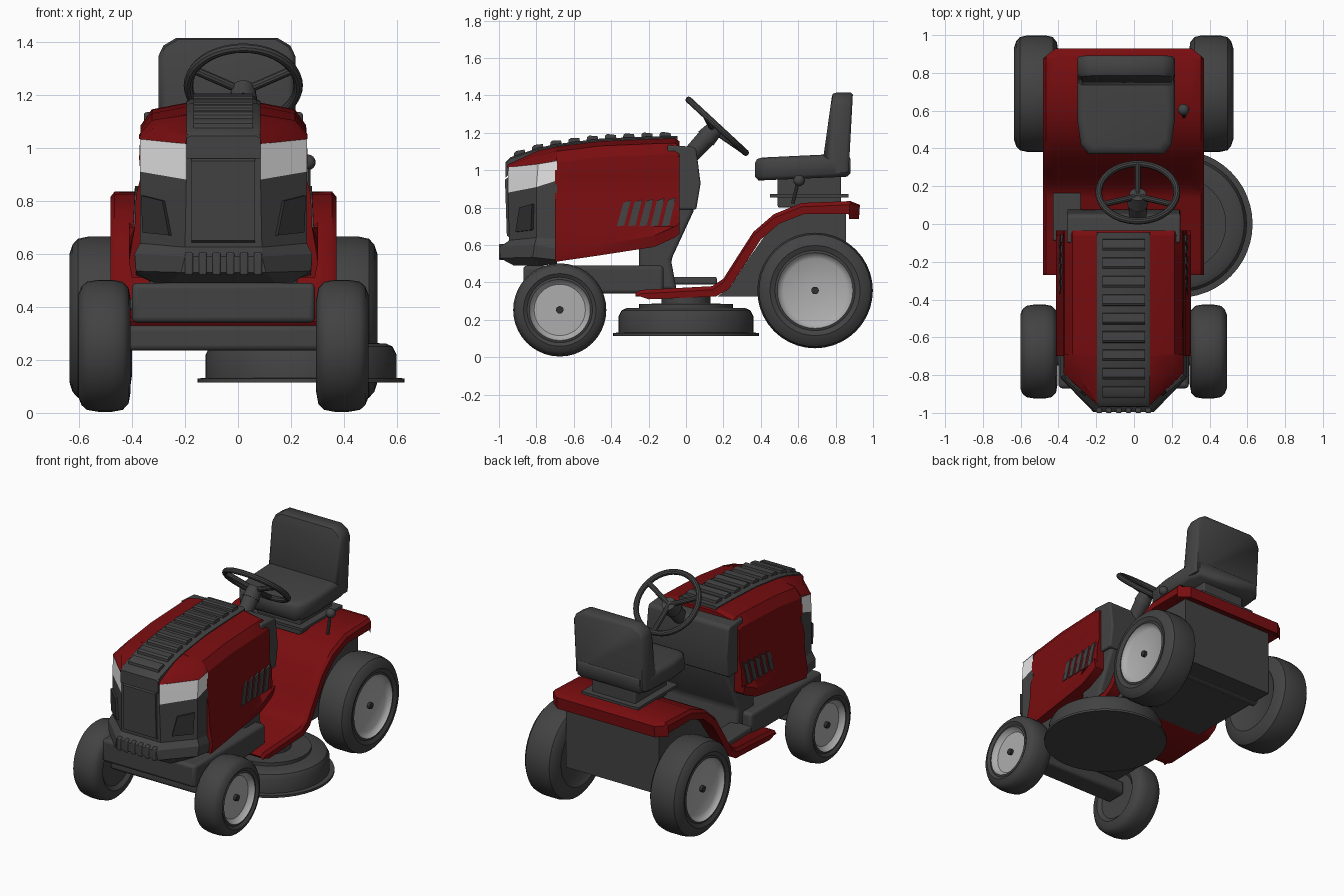
import bpy, bmesh, math
from mathutils import Vector, Matrix

if "Cube" in bpy.data.objects:
    bpy.data.objects.remove(bpy.data.objects["Cube"])

C = -0.055  # centre line of the tractor body


def material(name, rgb):
    m = bpy.data.materials.new(name)
    m.diffuse_color = (*rgb, 1)
    m.use_nodes = True
    m.node_tree.nodes["Principled BSDF"].inputs["Base Color"].default_value = m.diffuse_color
    return m


RED = material("red paint", (0.19, 0.004, 0.005))
DARK = material("dark plastic", (0.055, 0.055, 0.055))
BLACK = material("black", (0.03, 0.03, 0.03))
RIM = material("rim grey", (0.42, 0.42, 0.42))
LAMP = material("lamp white", (0.8, 0.8, 0.8))


def finish(bm, name, mats, bevel=0, segs=3, angle=35):
    bmesh.ops.remove_doubles(bm, verts=bm.verts, dist=1e-5)
    bmesh.ops.recalc_face_normals(bm, faces=bm.faces)
    me = bpy.data.meshes.new(name)
    bm.to_mesh(me)
    bm.free()
    ob = bpy.data.objects.new(name, me)
    bpy.context.collection.objects.link(ob)
    for m in mats:
        me.materials.append(m)
    if bevel:
        b = ob.modifiers.new("bevel", 'BEVEL')
        b.width, b.segments, b.limit_method = bevel, segs, 'ANGLE'
    bpy.ops.object.select_all(action='DESELECT')
    ob.select_set(True)
    bpy.context.view_layer.objects.active = ob
    bpy.ops.object.shade_smooth_by_angle(angle=math.radians(angle))
    return ob


def loft(name, rings, mats, bands=None, rule=None, **kw):
    """Skin closed rings and cap both ends; bands = slots for [cap, band..., cap]."""
    bm = bmesh.new()
    vs = [[bm.verts.new(p) for p in r] for r in rings]
    n = len(vs[0])
    bands = bands or [0] * (len(rings) + 1)
    bm.faces.new(vs[0]).material_index = bands[0]
    bm.faces.new(vs[-1]).material_index = bands[-1]
    for k in range(len(vs) - 1):
        for i in range(n):
            j = (i + 1) % n
            f = bm.faces.new((vs[k][i], vs[k][j], vs[k + 1][j], vs[k + 1][i]))
            f.material_index = bands[k + 1]
    if rule:
        for f in bm.faces:
            f.material_index = rule(f.calc_center_median())
    return finish(bm, name, mats, **kw)


def prism(name, yz, x0, x1, mat, **kw):
    return loft(name, [[(x, y, z) for y, z in yz] for x in (x0, x1)], [mat], **kw)


def box(name, x, y, z, mat, **kw):
    return prism(name, [(y[0], z[0]), (y[1], z[0]), (y[1], z[1]), (y[0], z[1])], *x, mat, **kw)


def lathe(name, prof, centre, axis, mats, n=40, **kw):
    q = Vector((0, 0, 1)).rotation_difference(Vector(axis))
    rings = [[Vector(centre) + q @ Vector((r * math.cos(t), r * math.sin(t), h))
              for t in (math.tau * i / n for i in range(n))] for r, h in prof]
    return loft(name, rings, mats, **kw)


def rod(name, a, b, r, mat, n=16, r2=None):
    d = Vector(b) - Vector(a)
    return lathe(name, [(r, 0), (r2 or r, d.length)], a, d.normalized(), [mat], n)


def mirrored(half):
    """Half ring of (w, y, z) completed across the centre line."""
    return [(C + w, y, z) for w, y, z in half] + [(C - w, y, z) for w, y, z in reversed(half)]


# wheels
def wheel(name, side, y, z, R, out, inn):
    a, b = R * 0.55, R * 0.655
    prof = [(.02, -.02), (.02, -.04), (a, -.04), (b - .008, -.025), (b, -.008), (b + .012, -.012),
            (R * .78, 0), (R * .9, -.012), (R * .97, -.032), (R, -.075),
            (R, inn - out + .07), (R * .97, inn - out + .03), (R * .88, inn - out + .008),
            (R * .7, inn - out), (R * .6, inn - out + .02)]
    lathe(name, prof, (C + side * out, y, z), (side, 0, 0), [DARK, RIM, BLACK],
          bands=[2, 2, 1, 1, 1] + [0] * 11)


for s, tag in ((-1, "left"), (1, "right")):
    wheel(tag + "_front_wheel", s, -0.675, 0.253, 0.249, 0.547, 0.35)
    wheel(tag + "_rear_wheel", s, 0.69, 0.357, 0.309, 0.581, 0.345)

# chassis, axles and rear body
box("chassis", (C - .345, C + .345), (-.87, -.12), (.34, .49), DARK, bevel=.02)
box("front_axle", (C - .37, C + .37), (-.75, -.6), (.235, .33), DARK, bevel=.02)
rod("rear_axle", (C - .4, .69, .357), (C + .4, .69, .357), .04, DARK)
prism("rear_body", [(.17, .325), (.855, .325), (.855, .78), (.6, .78), (.45, .69), (.33, .52), (.24, .38)],
      C - .345, C + .345, DARK)

# fender and footrest sheet
top = [(-.27, .345), (-.24, .36), (.14, .38), (.2, .42), (.27, .53), (.36, .67), (.47, .765),
       (.62, .825), (.88, .835), (.93, .815)]
low = [(.925, .74), (.87, .765), (.63, .765), (.5, .715), (.4, .63), (.31, .49), (.23, .365),
       (.16, .325), (-.2, .31), (-.26, .33)]


def fender_ring(w, drop, rear):
    return ([(C + w, min(y, rear), z - drop) for y, z in top]
            + [(C + w, min(y, rear - .004), z) for y, z in low])


loft("fender", [fender_ring(*a) for a in ((-.426, .02, .875), (-.41, 0, .89), (-.36, 0, .93),
     (.36, 0, .93), (.41, 0, .89), (.426, .02, .875))], [RED])
box("left_pedal", (-.43, -.28), (-.09, .165), (.39, .43), DARK, bevel=.01)

# mower deck
lathe("mower_deck", [(.39, .115), (.39, .13), (.36, .132), (.36, .22), (.345, .25), (.32, .262), (.25, .264),
      (.25, .285), (.13, .287), (.13, .335)], (.238, 0, 0), (0, 0, 1), [DARK], n=48)


# hood
def hood_ring(y, bot, zt):
    return mirrored([(.345, y, bot), (.357, y, bot + .06), (.335, y, .70), (.33, y, .82), (.312, y, .89),
                     (.318, y, .96), (.312, y, zt - .085), (.27, y, zt - .025), (.14, y, zt)])


loft("hood", [hood_ring(*a) for a in ((-.70, .51, 1.125), (-.46, .545, 1.155), (-.17, .59, 1.167),
     (-.06, .64, 1.17), (-.035, .66, 1.155))], [RED], angle=25)


# nose with bumper, grille and headlights
def nose_ring(yf, wf, yc, ws, zf, zc, zb):
    return mirrored([(ws, -.69, zb), (ws, yc, zc), (wf, yf, zf)])


loft("grille_and_headlights", [nose_ring(*a) for a in (
    (-.92, .2, -.78, .26, .49, .49, .5), (-.995, .16, -.82, .33, .53, .535, .52),
    (-.995, .145, -.81, .335, .59, .6, .58), (-.945, .145, -.80, .315, .625, .64, .63),
    (-.952, .14, -.80, .315, .88, .91, .945), (-.95, .14, -.79, .315, 1.02, 1.035, 1.055))],
    [DARK, LAMP], rule=lambda c: 1 if .89 < c.z < 1.02 and abs(c.x - C) > .16 else 0, angle=20)
loft("nose_cap", [mirrored([(w, y, zl), (w2, y, zt - .022), (.138, y, zt)]) for y, w, zl, w2, zt in (
    (-.955, .143, 1.015, .14, 1.05), (-.79, .318, 1.033, .255, 1.105), (-.69, .318, 1.05, .27, 1.126))], [RED])
prism("grille_centre", [(-.94, .64), (-.958, .65), (-.968, .95), (-.94, .97)], C - .12, C + .12, DARK)
for s, tag in ((-1, "left"), (1, "right")):
    quad = [(.2, -.906, .67), (.3, -.822, .68), (.305, -.817, .82), (.225, -.885, .80)]
    loft(tag + "_grille_panel", [[(C + s * (w + d * .65), y - d * .76, z) for w, y, z in quad]
                                 for d in (-.01, .009)], [BLACK])
for i in range(6):
    x = C - .13 + i * .052
    box("bumper_tooth_%d" % (i + 1), (x - .015, x + .015), (-1.0, -.95), (.52, .605), DARK, bevel=.006)

# ribbed strip along the hood
line = [(-.965, 1.03), (-.94, 1.055), (-.79, 1.105), (-.70, 1.125), (-.46, 1.155), (-.17, 1.167), (-.045, 1.17)]


def top_z(y):
    for (a, za), (b, zb) in zip(line, line[1:]):
        if y <= b:
            return za + (zb - za) * (y - a) / (b - a)
    return line[-1][1]


loft("hood_strip", [mirrored([(.14, y, z - .07), (.14, y, z + .006), (.125, y, z + .014)]) for y, z in line], [DARK])
for i in range(9):
    y = -.108 - i * .0975
    prism("strip_rib_%d" % (i + 1), [(y + d, top_z(y + d) + h) for d, h in
          ((-.035, -.01), (-.032, .03), (-.02, .037), (.025, .03), (.032, -.01))], C - .112, C + .112, DARK)

# slanted side vents
for s, tag in ((-1, "left"), (1, "right")):
    for i in range(5):
        y = -.35 + i * .06
        slot = [(.335, y - .02, .70), (.335, y + .02, .705), (.328, y + .055, .84 + i * .004),
                (.328, y + .015, .825 + i * .004)]
        loft("%s_vent_%d" % (tag, i + 1), [[(C + s * (w + d), yy, z) for w, yy, z in slot]
                                            for d in (-.01, .006)], [DARK])

# dashboard and pedestal
prism("pedestal", [(-.25, .36), (-.05, .36), (-.08, .52), (.04, .78), (.04, .9), (-.25, .9)],
      C - .28, C + .28, DARK, bevel=.02)
prism("dashboard", [(-.1, .79), (.055, .79), (.078, .93), (.055, 1.11), (.04, 1.125), (-.1, 1.135)],
      C - .3, C + .3, DARK, bevel=.03)

# steering column and wheel
mid = Vector((.02, .167, 1.235))
axis = Vector((0, .68, .733)).normalized()
rod("steering_column", mid - axis * .22, mid - axis * .09, .045, DARK, r2=.05)
rod("steering_hub", mid - axis * .09, mid - axis * .015, .055, DARK, r2=.045)
side = Vector((1, 0, 0))
up = axis.cross(side)
bm = bmesh.new()
grid = []
for i in range(40):
    t = math.tau * i / 40
    d = side * math.cos(t) + up * math.sin(t)
    grid.append([bm.verts.new(mid + d * (.207 + .018 * math.cos(p)) + axis * .018 * math.sin(p))
                 for p in (math.tau * j / 10 for j in range(10))])
for i in range(40):
    for j in range(10):
        a, b, k = grid[i], grid[(i + 1) % 40], (j + 1) % 10
        bm.faces.new((a[j], b[j], b[k], a[k]))
finish(bm, "steering_wheel_rim", [DARK])
for i, deg in enumerate((90, 205, 335)):
    t = math.radians(deg)
    rod("steering_spoke_%d" % (i + 1), mid - axis * .03,
        mid + (side * math.cos(t) + up * math.sin(t)) * .205, .016, DARK, 10)

# seat
box("seat_plate", (C - .2, C + .22), (.45, .87), (.855, .872), DARK)
box("seat_mount", (C - .15, C + .17), (.49, .83), (.80, .97), DARK, bevel=.01)
SX = -.042
plan = [(-.2, .37), (.2, .37), (.24, .42), (.258, .55), (.258, .8), (.23, .88),
        (-.23, .88), (-.258, .8), (-.258, .55), (-.24, .42)]
loft("seat_cushion", [[(SX + x * k, .62 + (y - .62) * k, z + (y - .37) * .04) for x, y in plan]
     for k, z in ((.93, .945), (1, .965), (1, 1.04), (.96, 1.06), (.85, 1.068))], [DARK], angle=50)
back = [(-.258, 0), (.258, 0), (.258, .84), (.24, .93), (.19, 1), (-.19, 1), (-.24, .93), (-.258, .84)]
loft("seat_back", [[(SX + x * k, y + dy * t, .99 + (.21 + (t - .5) * .43 * k)) for x, t in back]
     for y, dy, k in ((.725, .055, .9), (.735, .05, .97), (.765, .04, 1), (.85, .03, 1), (.87, .022, .95))],
     [DARK], angle=50)

# height lever
rod("lever_stick", (.265, .57, .82), (.262, .60, .94), .01, DARK, 10)
lathe("lever_knob", [(.03 * math.sin(a) + .001, -.03 * math.cos(a)) for a in (math.pi * i / 8 for i in range(9))],
      (.262, .605, .945), (0, 0, 1), [DARK], n=16)
